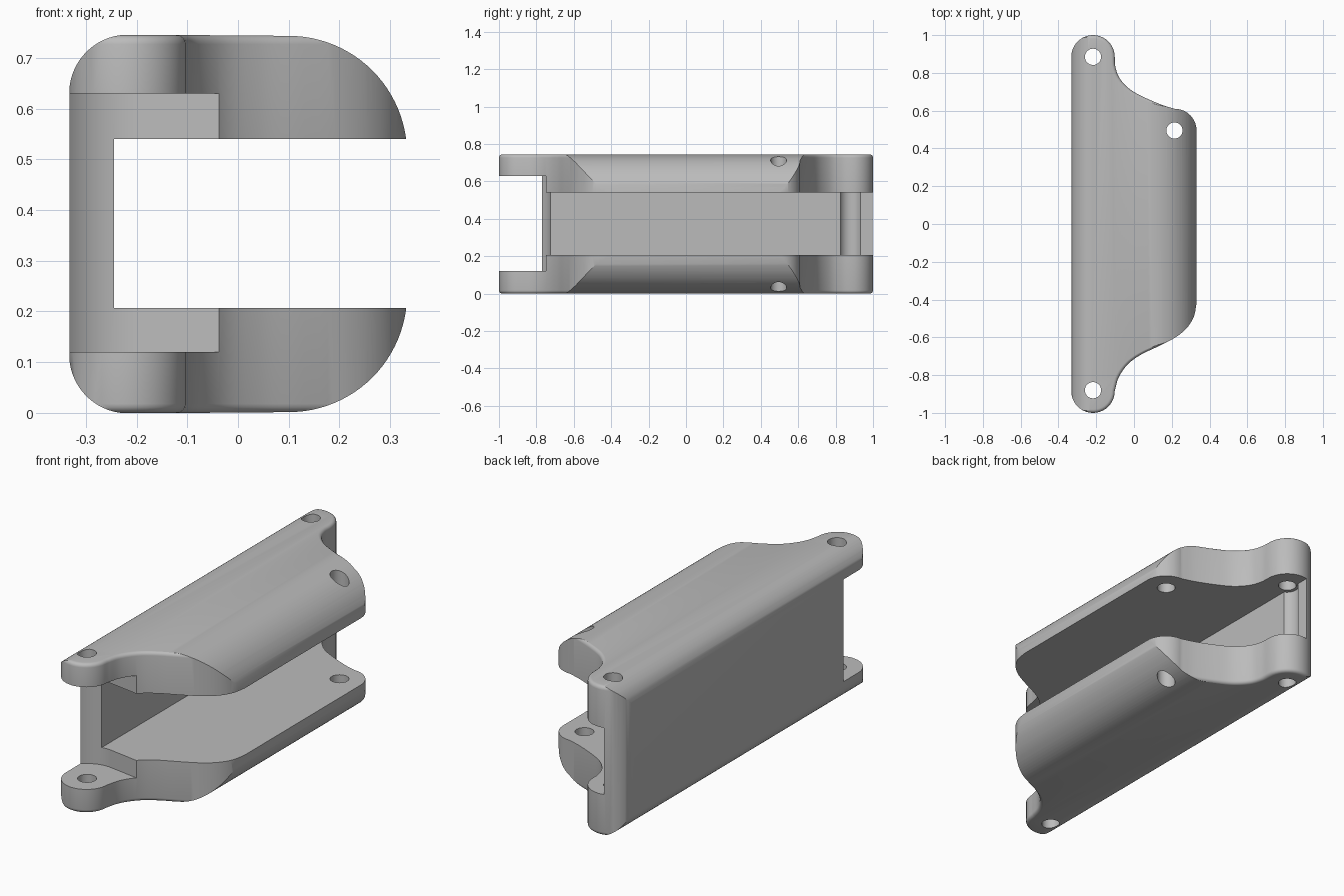
import bpy, bmesh, math
from mathutils import Vector

if "Cube" in bpy.data.objects:
    bpy.data.objects.remove(bpy.data.objects["Cube"], do_unlink=True)

H = 0.745                      # total height
HX, HY = -0.217, 0.885         # hinge hole position
R = 0.115                      # lug radius


def arc(cx, cy, r, a0, a1, n=20):
    angles = [math.radians(a0 + (a1 - a0) * i / n) for i in range(n + 1)]
    return [(cx + r * math.cos(a), cy + r * math.sin(a)) for a in angles]


def spline(points, n=6):
    """Smooth curve through the points, without its two end points."""
    p = [Vector(q) for q in points]
    p = [2 * p[0] - p[1]] + p + [2 * p[-1] - p[-2]]
    out = []
    for a, b, c, d in zip(p, p[1:], p[2:], p[3:]):
        for i in range(n):
            t = i / n
            v = 0.5 * (2 * b + (c - a) * t + (2 * a - 5 * b + 4 * c - d) * t * t
                       + (3 * b - a - 3 * c + d) * t ** 3)
            out.append((v.x, v.y))
    return out[1:]


def prism(name, points, lo, hi, axis="z", rounding=0):
    """Extrude a closed outline along z (from xy) or y (from xz)."""
    bm = bmesh.new()
    place = (lambda u, v, w: (u, v, w)) if axis == "z" else (lambda u, v, w: (u, w, v))
    base = bm.faces.new([bm.verts.new(place(u, v, lo)) for u, v in points])
    move = Vector(place(0, 0, hi - lo))
    ext = bmesh.ops.extrude_face_region(bm, geom=[base], use_keep_orig=True)
    bmesh.ops.translate(bm, vec=move, verts=[g for g in ext["geom"] if isinstance(g, bmesh.types.BMVert)])
    bmesh.ops.recalc_face_normals(bm, faces=bm.faces)
    if rounding:
        rim = [e for e in bm.edges if abs(e.verts[0].co.z - e.verts[1].co.z) < 1e-5]
        bmesh.ops.bevel(bm, geom=rim, offset=rounding, segments=4, profile=0.5,
                        affect="EDGES", clamp_overlap=False)
    mesh = bpy.data.meshes.new(name)
    bm.to_mesh(mesh)
    bm.free()
    ob = bpy.data.objects.new(name, mesh)
    bpy.context.scene.collection.objects.link(ob)
    return ob


def combine(ob, cutter, operation):
    mod = ob.modifiers.new(operation, "BOOLEAN")
    mod.operation, mod.solver, mod.object = operation, "EXACT", cutter
    bpy.context.view_layer.objects.active = ob
    bpy.ops.object.modifier_apply(modifier=mod.name)
    bpy.data.objects.remove(cutter, do_unlink=True)


# Plan outline with a lug at each end, a wavy back edge and a swept front edge
front_edge = [(0.331, -0.42), (0.317, -0.49), (0.28, -0.55), (0.22, -0.6), (0.13, -0.647),
              (0.04, -0.69), (-0.03, -0.74), (-0.08, -0.81), (HX + R, -HY)]
back_edge = [(0.216, 0.61), (0.15, 0.63), (0.06, 0.668), (-0.02, 0.712),
             (-0.075, 0.77), (-0.098, 0.83), (HX + R, HY)]
outline = (arc(HX, -HY, R, 180, 360)
           + spline(front_edge[::-1]) + [front_edge[0]]
           + arc(0.216, 0.495, R, 0, 90)
           + spline(back_edge)
           + arc(HX, HY, R, 0, 180))
body = prism("bracket_body", outline, 0, H, rounding=0.018)

# End profile: tight rounding on the wall side, wide rounding on the open side
half = arc(0.1, H - 0.235, 0.2335, 0, 90, 24) + arc(HX, H - R, R + 0.001, 90, 180, 14)
half = [(x, min(z, H + 0.001)) for x, z in half]
profile = half + [(x, H - z) for x, z in reversed(half)]
combine(body, prism("profile", profile, -1.2, 1.2, axis="y"), "INTERSECT")

# Long channel between the two flanges
lo, hi = 0.207, 0.54
channel = [(-0.245, lo), (0.6, lo), (0.6, hi), (-0.245, hi)]
combine(body, prism("channel", channel, -1.3, 1.3, axis="y"), "DIFFERENCE")

# Front hinge notch with a curved inner wall
notch = arc(HX, -HY, 0.163, 150, 82, 16) + [(-0.02, -0.751), (0.1, -0.767), (0.1, -1.2), (-0.5, -1.2), (-0.5, -0.804)]
combine(body, prism("notch", notch, 0.12, 0.63), "DIFFERENCE")

# Groove in the wall beside the rear hinge, then the pin holes
groove = arc(HX, HY - 0.005, 0.06, 0, 345, 23)
combine(body, prism("groove", groove, lo, hi), "DIFFERENCE")
for x, y in [(HX, HY), (HX, -0.88), (0.214, 0.495)]:
    combine(body, prism("hole", arc(x, y, 0.043, 0, 348.75, 31), -0.1, H + 0.1), "DIFFERENCE")

# Grey finish
grey = bpy.data.materials.new("grey")
grey.use_nodes = True
colour = (0.5, 0.5, 0.5, 1)
grey.diffuse_color = colour
grey.node_tree.nodes["Principled BSDF"].inputs["Base Color"].default_value = colour
body.data.materials.clear()
body.data.materials.append(grey)
for poly in body.data.polygons:
    poly.material_index = 0

bpy.ops.object.select_all(action="DESELECT")
body.select_set(True)
bpy.context.view_layer.objects.active = body
bpy.ops.object.shade_smooth_by_angle(angle=math.radians(30))
